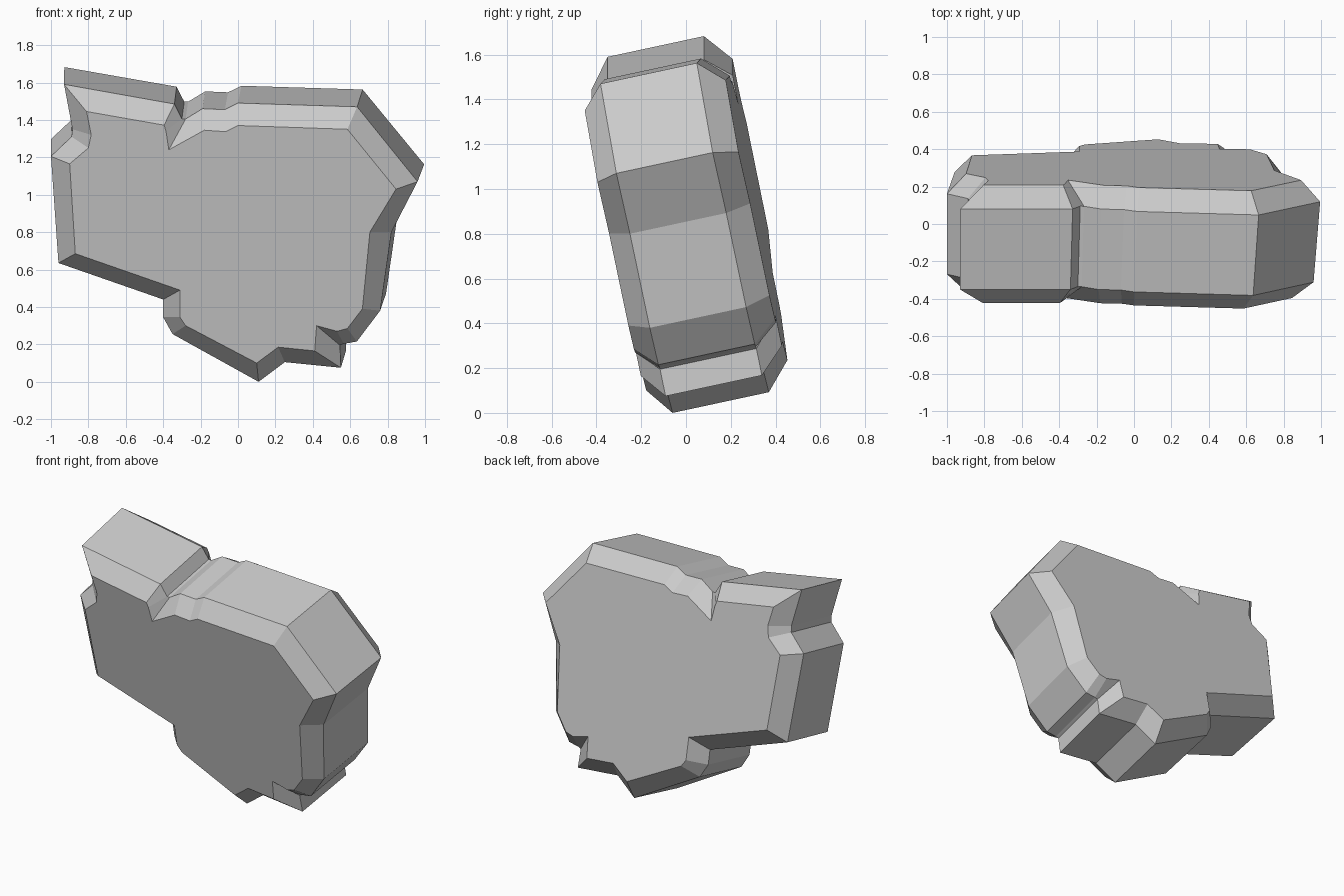
import bpy, bmesh

# Outline of the slab, clockwise from top left:
# (rim x, rim z, inset face x, inset face z), as seen on the front side
OUTLINE = [
    (-0.93, 1.59, -0.81, 1.445), (-0.34, 1.485, -0.395, 1.372),
    (-0.30, 1.405, -0.385, 1.34), (-0.28, 1.405, -0.37, 1.24),
    (-0.19, 1.46, -0.18, 1.345), (-0.07, 1.455, -0.065, 1.337),
    (0.0, 1.49, 0.0, 1.37), (0.637, 1.47, 0.585, 1.35),
    (0.96, 1.07, 0.845, 1.03), (0.82, 0.80, 0.705, 0.80),
    (0.76, 0.38, 0.665, 0.39), (0.635, 0.215, 0.585, 0.285),
    (0.565, 0.203, 0.53, 0.27), (0.545, 0.195, 0.42, 0.30),
    (0.55, 0.075, 0.41, 0.165), (0.25, 0.105, 0.215, 0.185),
    (0.11, 0.0, 0.10, 0.10), (-0.35, 0.255, -0.28, 0.30),
    (-0.40, 0.345, -0.31, 0.345), (-0.40, 0.44, -0.31, 0.49),
    (-0.96, 0.635, -0.87, 0.685), (-1.0, 1.205, -0.90, 1.165),
    (-0.89, 1.31, -0.80, 1.25), (-0.885, 1.35, -0.785, 1.32),
]


def ring(bm, inset, depth, start):
    """Loop on the leaning front plane (start = plane offset), pushed back by depth."""
    verts = []
    for p in OUTLINE:
        x, z = p[2:] if inset else p[:2]
        y = start - 0.206 * z - 0.036 * x + depth
        verts.append(bm.verts.new((x + 0.0465 * depth * (x + 1) * 0.9,
                                   y, z + 0.215 * depth)))
    return verts


# Leaning rock slab: front face, front rim, back rim, back face
bm = bmesh.new()
rings = [ring(bm, True, 0.0, -0.153), ring(bm, False, 0.0, -0.056),
         ring(bm, False, 0.43, -0.056), ring(bm, True, 0.63, -0.153)]
n = len(OUTLINE)
for a, b in zip(rings, rings[1:]):
    for i in range(n):
        j = (i + 1) % n
        bm.faces.new((a[i], a[j], b[j], b[i]))
bm.faces.new(rings[0])
bm.faces.new(rings[-1])
bmesh.ops.recalc_face_normals(bm, faces=bm.faces[:])
mesh = bpy.data.meshes.new("rock_slab")
bm.to_mesh(mesh)
bm.free()
rock = bpy.data.objects.new("rock_slab", mesh)
bpy.context.collection.objects.link(rock)
